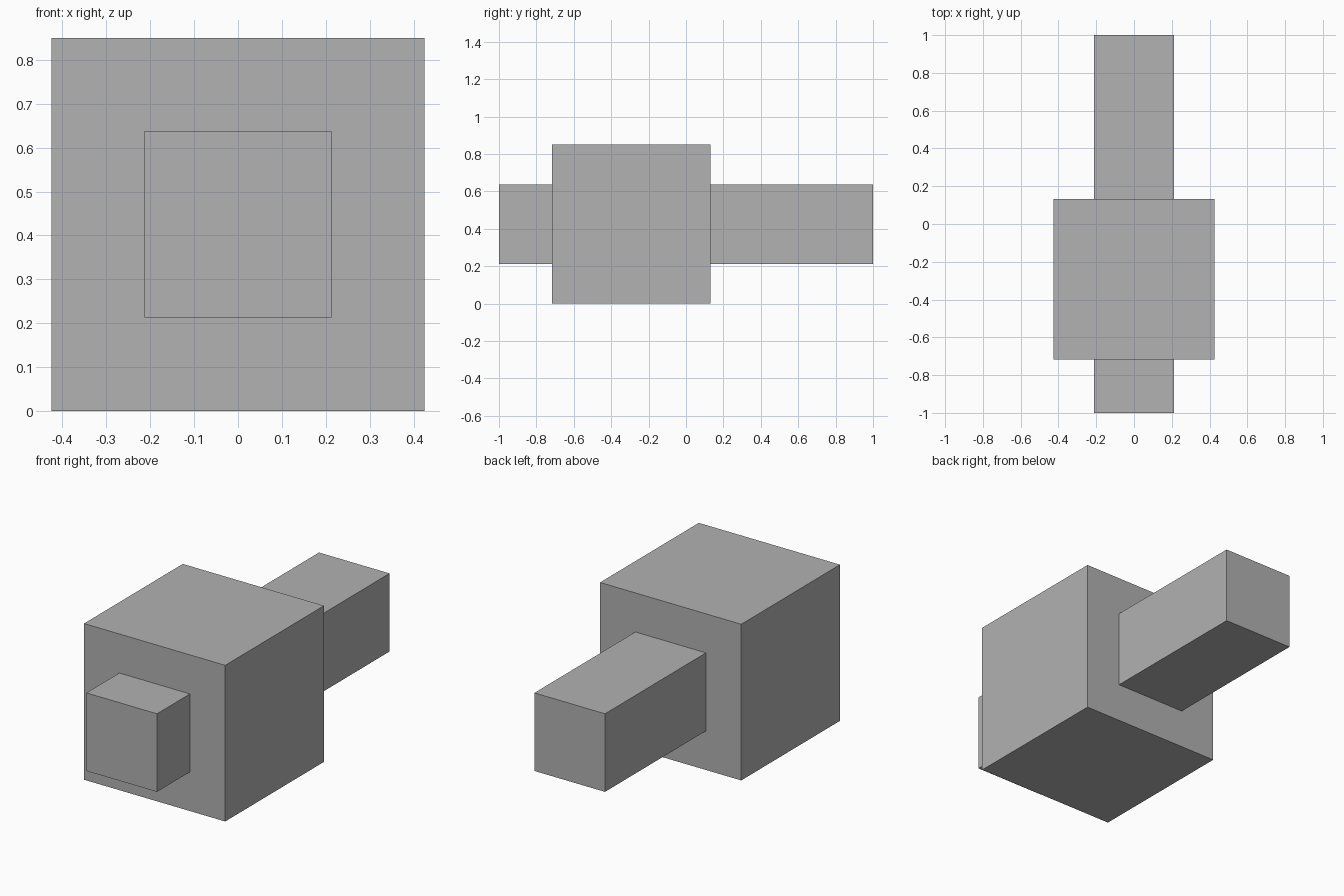
import bpy

# Remove the default cube
default = bpy.data.objects.get("Cube")
if default:
    bpy.data.objects.remove(default, do_unlink=True)

# Single plain grey material
GREY = (0.445, 0.445, 0.445, 1.0)
grey = bpy.data.materials.new("plain_grey")
grey.use_nodes = True
grey.diffuse_color = GREY
bsdf = next(n for n in grey.node_tree.nodes if n.type == "BSDF_PRINCIPLED")
bsdf.inputs["Base Color"].default_value = GREY

SIDE = 0.85            # edge of the cube block
BAR = SIDE / 2         # square section of the bar
MID_Z = SIDE / 2       # shared centre height


def box(name, width, height, y_front, y_back):
    """Box centred on x = 0 and the shared height, between two y positions."""
    bpy.ops.mesh.primitive_cube_add(size=1, location=(0, (y_front + y_back) / 2, MID_Z))
    obj = bpy.context.object
    obj.name = obj.data.name = name
    obj.scale = (width, y_back - y_front, height)
    bpy.ops.object.transform_apply(location=False, rotation=False, scale=True)
    obj.data.materials.append(grey)
    return obj


# Large block, with a square bar running through it front to back
box("main_block", SIDE, SIDE, -0.717, 0.132)
box("through_bar", BAR, BAR, -1, 1)
